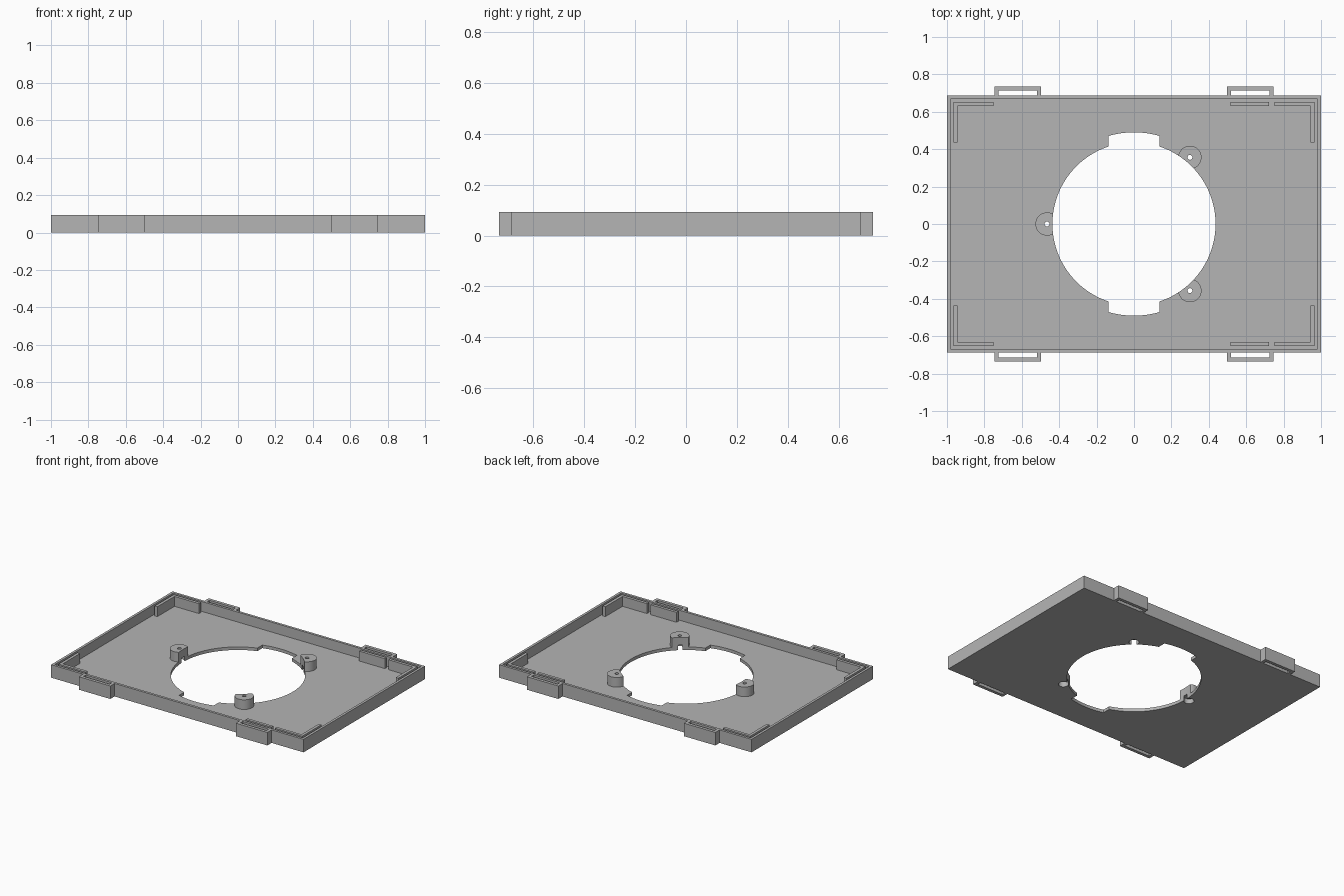
import bpy, bmesh
from math import asin, cos, sin, pi, radians

if "Cube" in bpy.data.objects:
    bpy.data.objects.remove(bpy.data.objects["Cube"], do_unlink=True)

HALF_X, HALF_Y, HEIGHT = 1.0, 0.687, 0.093
WALL, FLOOR = 0.018, 0.022
HOLE_R, NOTCH_R, NOTCH_HALF = 0.436, 0.49, 0.137

grey = bpy.data.materials.new("plain_grey")
grey.use_nodes = True
grey.diffuse_color = (0.46, 0.46, 0.46, 1)
grey.node_tree.nodes["Principled BSDF"].inputs["Base Color"].default_value = grey.diffuse_color


def prism(name, outline, z0, z1):
    """Extrude a flat outline from z0 to z1."""
    bm = bmesh.new()
    face = bm.faces.new([bm.verts.new((x, y, z0)) for x, y in outline])
    new = bmesh.ops.extrude_face_region(bm, geom=[face])["geom"]
    verts = [v for v in new if isinstance(v, bmesh.types.BMVert)]
    bmesh.ops.translate(bm, vec=(0, 0, z1 - z0), verts=verts)
    bmesh.ops.recalc_face_normals(bm, faces=bm.faces)
    mesh = bpy.data.meshes.new(name)
    bm.to_mesh(mesh)
    bm.free()
    mesh.materials.append(grey)
    obj = bpy.data.objects.new(name, mesh)
    bpy.context.collection.objects.link(obj)
    return obj


def rect(x0, x1, y0, y1):
    return [(x0, y0), (x1, y0), (x1, y1), (x0, y1)]


def arc(r, a0, a1, n, cx=0, cy=0):
    return [(cx + r * cos(a0 + (a1 - a0) * i / n), cy + r * sin(a0 + (a1 - a0) * i / n))
            for i in range(n + 1)]


def circle(r, cx, cy, n=48):
    return arc(r, 0, 2 * pi, n, cx, cy)[:-1]


def cut(obj, outline, z0, z1):
    """Subtract a prism and discard the cutter."""
    cutter = prism("cutter", outline, z0, z1)
    cutter.hide_render = True
    mod = obj.modifiers.new("cut", "BOOLEAN")
    mod.operation, mod.solver, mod.object = "DIFFERENCE", "EXACT", cutter
    bpy.ops.object.select_all(action="DESELECT")
    bpy.context.view_layer.objects.active = obj
    obj.select_set(True)
    bpy.ops.object.modifier_apply(modifier=mod.name)
    bpy.data.objects.remove(cutter, do_unlink=True)


def smooth(obj):
    bpy.ops.object.select_all(action="DESELECT")
    bpy.context.view_layer.objects.active = obj
    obj.select_set(True)
    bpy.ops.object.shade_smooth_by_angle(angle=radians(30))


# Round opening with a wider notch at front and back
inner, outer = asin(NOTCH_HALF / HOLE_R), asin(NOTCH_HALF / NOTCH_R)
opening = []
for turn in (0, pi):
    opening += arc(HOLE_R, turn - pi / 2 + inner, turn + pi / 2 - inner, 64)
    opening += arc(NOTCH_R, turn + pi / 2 - outer, turn + pi / 2 + outer, 16)

# Shallow tray with a thin rim
tray = prism("tray", rect(-HALF_X, HALF_X, -HALF_Y, HALF_Y), 0, HEIGHT)
ix, iy = HALF_X - WALL, HALF_Y - WALL
cut(tray, rect(-ix, ix, -iy, iy), FLOOR, 1)
cut(tray, opening, -1, 1)

# Screw posts trimmed by the opening, with a recess below
for label, angle in (("left", 50), ("right", 180), ("front", -50)):
    cx, cy = 0.465 * cos(radians(angle)), 0.465 * sin(radians(angle))
    recess = circle(0.033, cx, cy)
    cut(tray, recess, -1, 0.5)
    post = prism("screw_post_" + label, circle(0.062, cx, cy), 0, HEIGHT - 0.002)
    cut(post, opening, -1, 1)
    cut(post, recess, -1, 0.035)
    cut(post, circle(0.013, cx, cy, 24), -1, 1)
    smooth(post)
smooth(tray)

# Corner ribs, clip ribs and outer loops, mirrored about both axes
RIB = 0.021
for sy, end in ((-1, "front"), (1, "back")):
    for sx, side in ((1, "left"), (-1, "right")):
        def place(points):
            return [(sx * x, sy * y) for x, y in points]

        x1, y1 = 0.966, 0.652
        corner = [(x1, y1), (0.75, y1), (0.75, y1 - RIB), (x1 - RIB, y1 - RIB),
                  (x1 - RIB, 0.437), (x1, 0.437)]
        prism(f"corner_rib_{end}_{side}", place(corner), FLOOR, HEIGHT)

        a, b, t = 0.497, 0.747, 0.022
        tip = 0.735
        loop = [(a, HALF_Y), (a, tip), (b, tip), (b, HALF_Y), (b - t, HALF_Y),
                (b - t, tip - t), (a + t, tip - t), (a + t, HALF_Y)]
        prism(f"clip_loop_{end}_{side}", place(loop), 0, HEIGHT)

    prism(f"clip_rib_{end}", [(x, sy * y) for x, y in rect(0.517, 0.722, y1 - RIB, y1)],
          FLOOR, HEIGHT)
